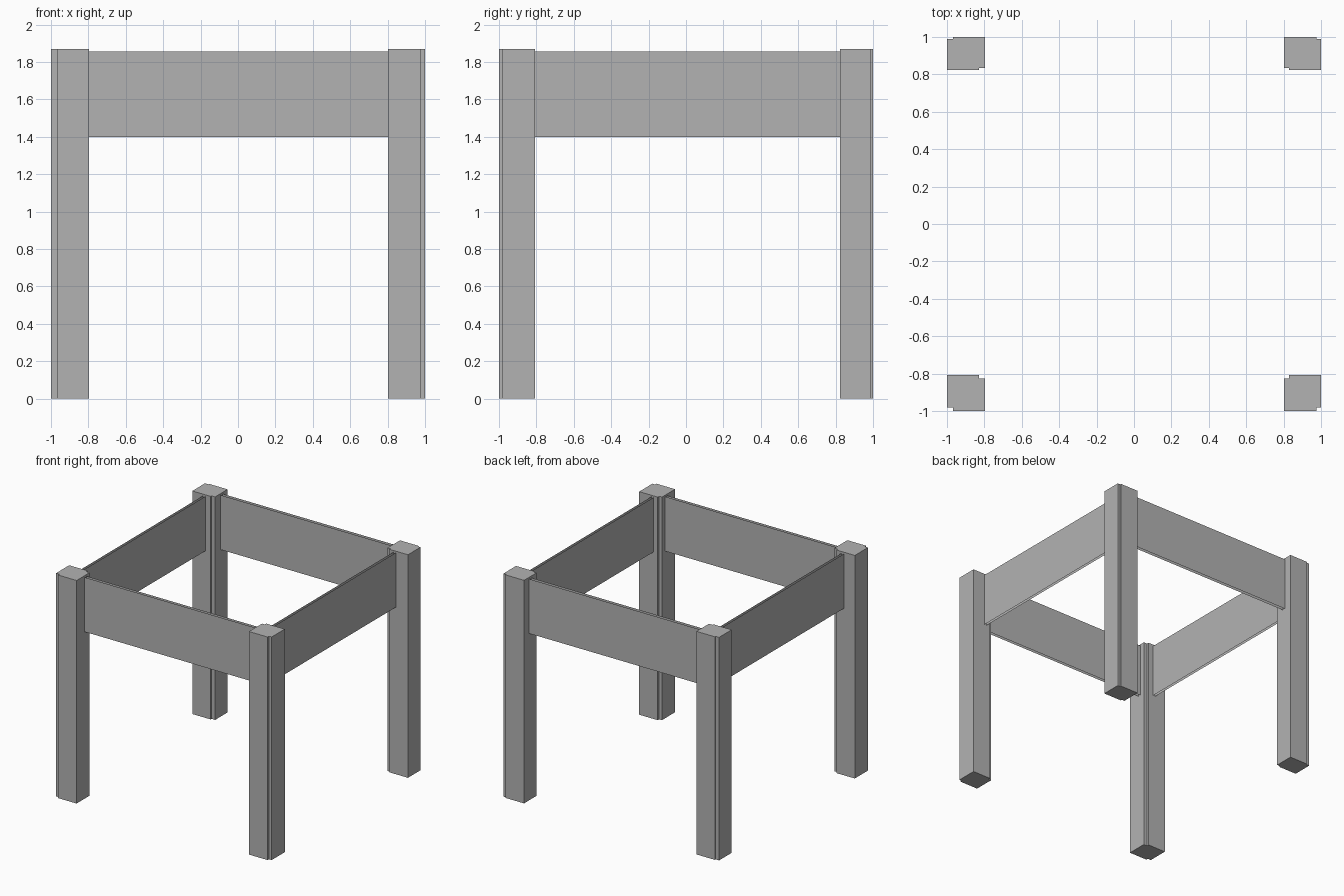
import bpy
import bmesh

cube = bpy.data.objects.get("Cube")
if cube:
    bpy.data.objects.remove(cube)

LEG_TOP = 1.87
APRON_LOW, APRON_HIGH = 1.40, 1.857
# Each side's leg extents: outer edge, outer notch, inner notch, inner edge
X_CUTS = {"right": (-1, -0.968, -0.83, -0.797), "left": (1, 0.975, 0.828, 0.802)}
Y_CUTS = {"front": (-1, -0.982, -0.827, -0.808), "back": (1, 0.99, 0.835, 0.823)}

grey = bpy.data.materials.new("plain grey")
grey.use_nodes = True
colour = (0.45, 0.45, 0.45, 1)
grey.diffuse_color = colour
grey.node_tree.nodes["Principled BSDF"].inputs["Base Color"].default_value = colour


def finish(bm, name):
    mesh = bpy.data.meshes.new(name)
    bm.to_mesh(mesh)
    bm.free()
    mesh.materials.append(grey)
    bpy.context.collection.objects.link(bpy.data.objects.new(name, mesh))


def leg(name, xs, ys):
    """Square post with a small step cut along its outer and inner corners."""
    xo, xon, xin, xi = xs
    yo, yon, yin, yi = ys
    profile = [(xon, yo), (xi, yo), (xi, yin), (xin, yin),
               (xin, yi), (xo, yi), (xo, yon), (xon, yon)]
    bm = bmesh.new()
    face = bm.faces.new([bm.verts.new((x, y, 0)) for x, y in profile])
    top = bmesh.ops.extrude_face_region(bm, geom=[face], use_keep_orig=True)["geom"]
    verts = [v for v in top if isinstance(v, bmesh.types.BMVert)]
    bmesh.ops.translate(bm, verts=verts, vec=(0, 0, LEG_TOP))
    bmesh.ops.recalc_face_normals(bm, faces=bm.faces)
    finish(bm, name)


def apron(name, along_x, start, end, low, high):
    """Two parallel upright sheets, open along the top and bottom."""
    bm = bmesh.new()
    for depth, facing in ((low, -1), (high, 1)):
        corners = [(start, APRON_LOW), (end, APRON_LOW),
                   (end, APRON_HIGH), (start, APRON_HIGH)]
        points = [(a, depth, z) if along_x else (depth, a, z) for a, z in corners]
        face = bm.faces.new([bm.verts.new(p) for p in points])
        face.normal_update()
        if face.normal[1 if along_x else 0] * facing < 0:
            face.normal_flip()
    finish(bm, name)


# Four legs
for y_name, ys in Y_CUTS.items():
    for x_name, xs in X_CUTS.items():
        leg(f"{y_name}_{x_name}_leg", xs, ys)

# Aprons between the legs
x_span = (X_CUTS["right"][3], X_CUTS["left"][3])
y_span = (Y_CUTS["front"][3], Y_CUTS["back"][3])
apron("front_apron", True, *x_span, -0.895, -0.87)
apron("back_apron", True, *x_span, 0.908, 0.935)
apron("right_apron", False, *y_span, -0.9, -0.878)
apron("left_apron", False, *y_span, 0.866, 0.888)
